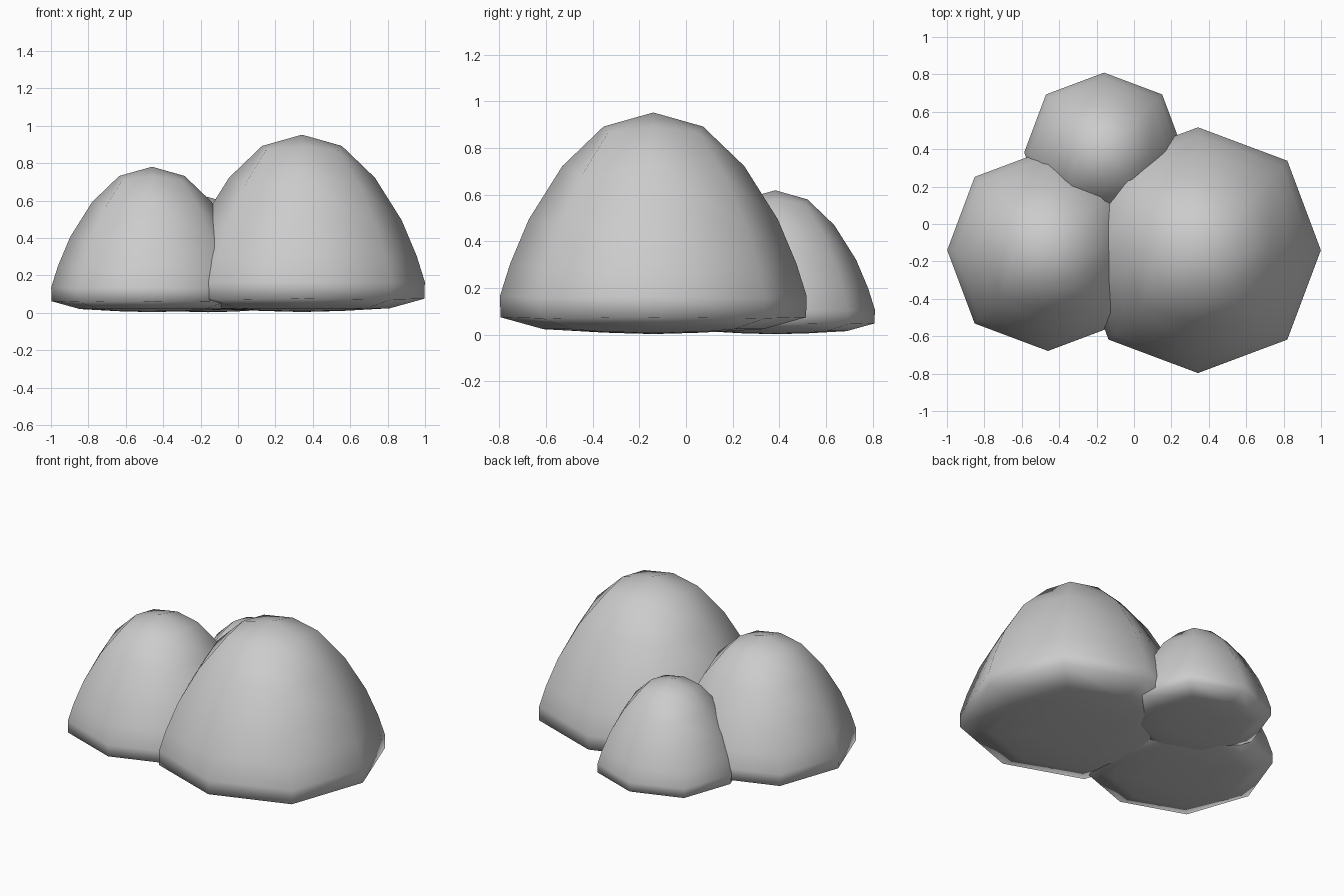
import bpy, bmesh
from math import cos, sin, pi

if "Cube" in bpy.data.objects:
    bpy.data.objects.remove(bpy.data.objects["Cube"])

# Half profile, top to bottom: radius and height on the axes, then on the diagonals
RINGS = [
    (0.213, 0.892, 0.275, 0.866),
    (0.390, 0.722, 0.435, 0.680),
    (0.533, 0.495, 0.562, 0.465),
    (0.613, 0.305, 0.635, 0.290),
    (0.657, 0.165, 0.676, 0.160),
    (0.654, 0.075, 0.676, 0.070),
    (0.470, 0.024, 0.490, 0.024),
    (0.220, 0.010, 0.290, 0.012),
]


def cap(bm, ring, height):
    # Two by two quad patch around a centre point
    c = bm.verts.new((0, 0, height))
    for i in range(0, 8, 2):
        bm.faces.new((c, ring[i], ring[i + 1], ring[(i + 2) % 8]))


def boulder(name, x, y, scale):
    bm = bmesh.new()
    rings = []
    for ra, za, rd, zd in RINGS:
        ring = []
        for i in range(8):
            r, z = (rd, zd) if i % 2 else (ra, za)
            ring.append(bm.verts.new((r * cos(i * pi / 4), r * sin(i * pi / 4), z)))
        rings.append(ring)
    for a, b in zip(rings, rings[1:]):
        for i in range(8):
            j = (i + 1) % 8
            bm.faces.new((a[i], b[i], b[j], a[j]))
    cap(bm, rings[0], 0.952)
    cap(bm, rings[-1], 0.004)
    bmesh.ops.recalc_face_normals(bm, faces=bm.faces)
    for f in bm.faces:
        f.smooth = True
    mesh = bpy.data.meshes.new(name)
    bm.to_mesh(mesh)
    bm.free()
    obj = bpy.data.objects.new(name, mesh)
    obj.location = (x, y, 0)
    obj.scale = (scale, scale, scale)
    bpy.context.collection.objects.link(obj)


# Three overlapping domes
boulder("large_dome", 0.342, -0.14, 1.0)
boulder("medium_dome", -0.46, -0.14, 0.82)
boulder("small_dome", -0.16, 0.382, 0.65)
